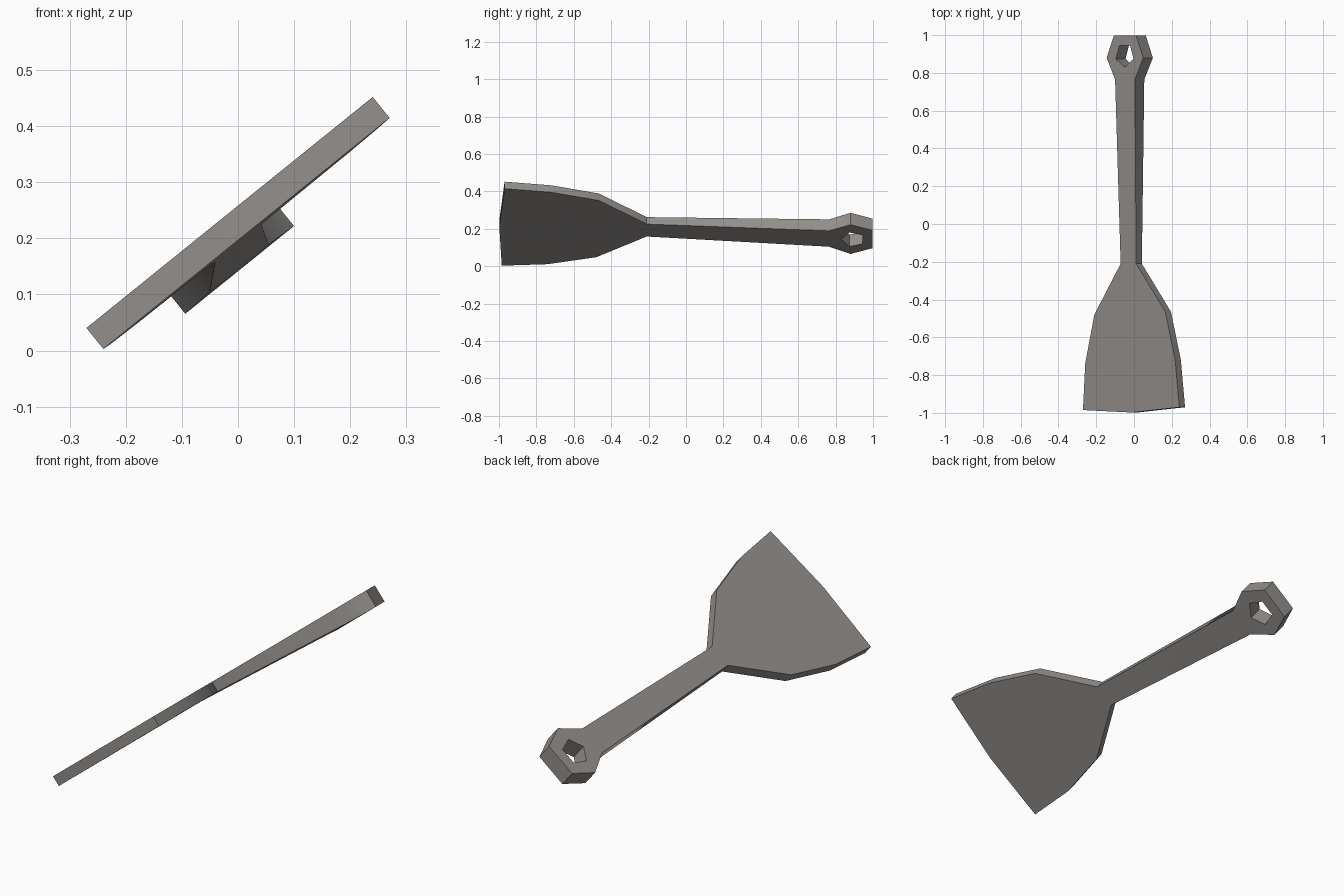
import bpy, bmesh, math
from mathutils import Vector

cube = bpy.data.objects.get("Cube")
if cube:
    bpy.data.objects.remove(cube, do_unlink=True)

# Single warm grey metal
metal = bpy.data.materials.new("warm_grey_metal")
metal.use_nodes = True
grey = (0.29, 0.275, 0.26, 1)
metal.diffuse_color = grey
metal.node_tree.nodes["Principled BSDF"].inputs["Base Color"].default_value = grey

# The flat tool is tilted sideways: s runs across it, n along its thickness
TILT = math.radians(38.9)
ACROSS = Vector((math.cos(TILT), 0, math.sin(TILT)))
NORMAL = Vector((-math.sin(TILT), 0, math.cos(TILT)))


def lerp(a, b, t):
    return a + (b - a) * t


def height(y, top):
    """Thickness is even in the blade and grows along the handle."""
    if top:
        return lerp(0.201, 0.191, (y + 1) / 1.9)
    if y < -0.21:
        return lerp(0.153, 0.149, (y + 1) / 0.79)
    return lerp(0.149, 0.11, min(1, (y + 0.21) / 1.05))


def place(s, y, top):
    return ACROSS * s + NORMAL * height(y, top) + Vector((0, y, 0))


# Outline from blade tip to handle end, as (s, y) on each side
right_side = [(-0.185, -0.985), (-0.171, -0.74), (-0.11, -0.48), (0.068, -0.21),
              (0.026, 0.765), (-0.032, 0.88), (0.0166, 0.997)]
left_side = [(0.4706, -0.97), (0.441, -0.72), (0.373, -0.465), (0.1735, -0.21),
             (0.161, 0.765), (0.217, 0.88), (0.169, 0.997)]
tip = (0.145, -0.998)

# Five-sided hanging hole
hole = []
for i in range(5):
    a = math.radians(-90 + 72 * i)
    hole.append((0.091 + 0.063 * math.cos(a), 0.893 + 0.063 * math.sin(a)))

bm = bmesh.new()
loops = []
for top in (True, False):
    R, L, H = [[bm.verts.new(place(s, y, top)) for s, y in pts]
               for pts in (right_side, left_side, hole)]
    t = bm.verts.new(place(*tip, top))
    # Blade and handle faces
    bm.faces.new((R[0], t, L[0], L[1], R[1]))
    for i in range(1, 4):
        bm.faces.new((R[i], L[i], L[i + 1], R[i + 1]))
    # Ring face around the hole
    ring = R[4:] + L[:3:-1]
    edges = []
    for loop in (ring, H):
        for a, b in zip(loop, loop[1:] + loop[:1]):
            edges.append(bm.edges.get((a, b)) or bm.edges.new((a, b)))
    bmesh.ops.triangle_fill(bm, edges=edges, use_beauty=True, normal=NORMAL)
    loops.append((R + L[::-1] + [t], H))

# Side walls of the outline and of the hole
for upper, lower in zip(*loops):
    for i in range(len(upper)):
        j = (i + 1) % len(upper)
        bm.faces.new((upper[i], upper[j], lower[j], lower[i]))
bmesh.ops.recalc_face_normals(bm, faces=bm.faces)

mesh = bpy.data.meshes.new("scraper")
bm.to_mesh(mesh)
bm.free()
mesh.materials.append(metal)
scraper = bpy.data.objects.new("scraper", mesh)
bpy.context.collection.objects.link(scraper)

bpy.ops.object.select_all(action='DESELECT')
scraper.select_set(True)
bpy.context.view_layer.objects.active = scraper
bpy.ops.object.shade_smooth_by_angle(angle=math.radians(35))
